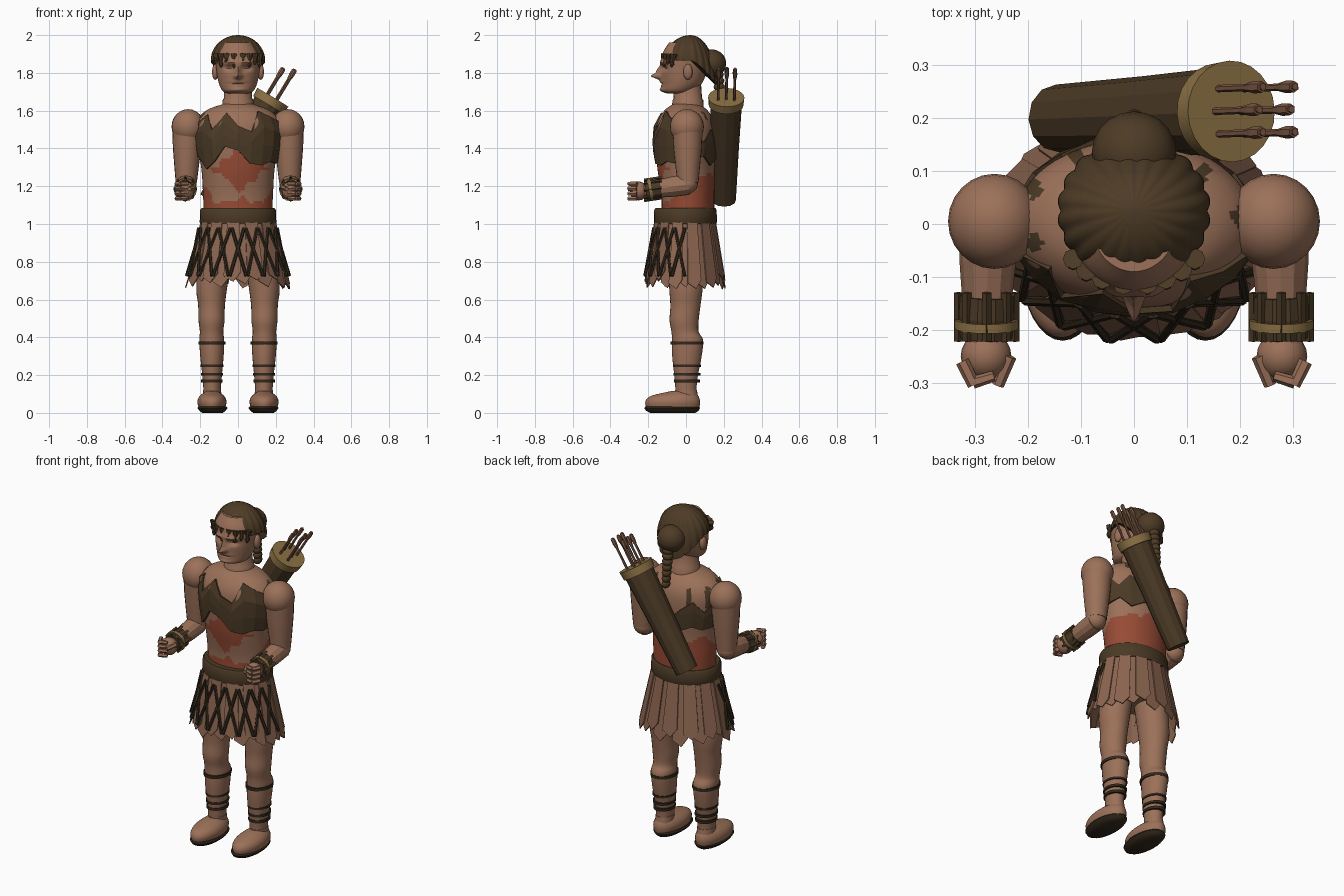
import bpy, bmesh, math, random
from math import sin, cos, pi, exp, atan2
from mathutils import Vector, Matrix

random.seed(4)
cube = bpy.data.objects.get("Cube")
if cube:
    bpy.data.objects.remove(cube)


def material(name, rgb):
    m = bpy.data.materials.new(name)
    m.use_nodes = True
    m.diffuse_color = (*rgb, 1)
    m.node_tree.nodes["Principled BSDF"].inputs["Base Color"].default_value = (*rgb, 1)
    return m


SKIN = material("skin", (0.33, 0.165, 0.10))
LEATHER = material("brown leather", (0.07, 0.042, 0.019))
STRAP = material("dark strap", (0.032, 0.021, 0.011))
HAIR = material("brown hair", (0.075, 0.044, 0.019))
GOLD = material("dull gold", (0.27, 0.17, 0.06))
RED = material("red paint", (0.31, 0.07, 0.035))
HIDE = material("tan hide", (0.26, 0.13, 0.08))
WOOD = material("arrow wood", (0.20, 0.095, 0.055))


def finish(name, bm, mats, smooth=True, angle=40):
    bmesh.ops.recalc_face_normals(bm, faces=bm.faces)
    me = bpy.data.meshes.new(name)
    bm.to_mesh(me)
    bm.free()
    ob = bpy.data.objects.new(name, me)
    bpy.context.collection.objects.link(ob)
    for m in mats:
        me.materials.append(m)
    if smooth:
        bpy.ops.object.select_all(action='DESELECT')
        ob.select_set(True)
        bpy.context.view_layer.objects.active = ob
        bpy.ops.object.shade_smooth_by_angle(angle=math.radians(angle))
    return ob


def skin_rings(bm, rings, caps=True):
    for a, b in zip(rings, rings[1:]):
        for i in range(len(a)):
            j = (i + 1) % len(a)
            bm.faces.new((a[i], a[j], b[j], b[i]))
    if caps:
        bm.faces.new(rings[0])
        bm.faces.new(rings[-1])


def refine(rows, n):
    """Resample section rows with smooth interpolation."""
    out = []
    for k in range(n + 1):
        t = k / n * (len(rows) - 1)
        i = min(int(t), len(rows) - 2)
        f = t - i
        p = [rows[max(i - 1, 0)], rows[i], rows[i + 1], rows[min(i + 2, len(rows) - 1)]]
        out.append([b + 0.5 * f * (c - a + f * (2*a - 5*b + 4*c - d + f * (3*(b - c) + d - a)))
                    for a, b, c, d in zip(*p)])
    return out


def loft(name, rows, seg, mats, smooth=True, shape=None, rule=None, matrix=None):
    """Rows are (z, x, y, radius x, radius y)."""
    bm = bmesh.new()
    rings = []
    for z, cx, cy, rx, ry in rows:
        rings.append([bm.verts.new((cx + rx * cos(2*pi*i/seg), cy + ry * sin(2*pi*i/seg), z))
                      for i in range(seg)])
    skin_rings(bm, rings)
    if shape:
        for v in bm.verts:
            v.co = shape(v.co.copy())
    if rule:
        for f in bm.faces:
            f.material_index = rule(f.calc_center_median())
    if matrix:
        bm.transform(matrix)
    return finish(name, bm, mats, smooth)


def tube(name, p, q, radii, mat, seg=8, smooth=True):
    """Tapered rod from p to q, radii spread evenly along it."""
    p, q = Vector(p), Vector(q)
    d = q - p
    n = len(radii) - 1
    m = Matrix.Translation(p) @ d.to_track_quat('Z', 'Y').to_matrix().to_4x4()
    return loft(name, [(d.length * i / n, 0, 0, r, r) for i, r in enumerate(radii)], seg, [mat], smooth, matrix=m)


def ball(name, c, r, mat, seg=20):
    bm = bmesh.new()
    bmesh.ops.create_uvsphere(bm, u_segments=seg, v_segments=seg // 2, radius=1,
                              matrix=Matrix.Translation(c) @ Matrix.Diagonal((*r, 1)))
    return finish(name, bm, [mat])


# Torso with painted belly and shoulder marks
def paint(c):
    back = c.y > 0.02
    wave = 0.012 * sin(c.x * 70) + 0.012 * sin(c.x * 31 + 1)
    if c.z < (1.15 + min(0.12, (c.y + 0.08) * 0.8) if c.y > -0.08 else 1.125) + wave:
        return 1
    dx, dz = c.x - 0.005, c.z - 1.29
    if not back and abs(dx) / 0.14 + abs(dz) / 0.12 + 0.12 * sin(c.x * 60 + c.z * 40) < 1:
        return 1
    marks = ((-0.19, 0.065), (-0.19, -0.035), (0.2, 0.015), (-0.11, 0.13), (0.13, 0.1))
    if c.z > 1.46 and any(abs(c.x - x) + abs(c.y - y) < 0.022 for x, y in marks):
        return 2
    return 0


torso_rows = [(1.03, 0, 0.01, .18, .14), (1.15, 0, .01, .185, .14), (1.3, 0, 0, .195, .152),
              (1.45, 0, 0, .225, .16), (1.54, 0, 0, .22, .15), (1.6, 0, 0, .17, .115), (1.635, 0, 0, .08, .07)]
loft("torso", refine(torso_rows, 60), 96, [SKIN, RED, LEATHER], rule=paint)

# Torn chest wrap, one top and bottom height for each corner
tops = [1.47, 1.5, 1.43, 1.5, 1.45, 1.38, 1.45, 1.5, 1.44, 1.5, 1.47, 1.53, 1.58, 1.50, 1.59, 1.52, 1.49, 1.6, 1.57, 1.54]
lows = [1.33, 1.34, 1.36, 1.31, 1.34, 1.36, 1.32, 1.35, 1.33, 1.34, 1.35, 1.36, 1.29, 1.33, 1.41, 1.39, 1.32, 1.31, 1.33, 1.32]


def girth(z, pad):
    for a, b in zip(torso_rows, torso_rows[1:]):
        if a[0] <= z <= b[0]:
            t = (z - a[0]) / (b[0] - a[0])
            return [a[k] + t * (b[k] - a[k]) + pad for k in (3, 4)]


bm = bmesh.new()
rings = []
for f in (0, 0.35, 0.7, 1):
    ring = []
    for i, (hi, lo) in enumerate(zip(tops, lows)):
        z = lo + f * (hi - lo)
        rx, ry = girth(z, 0.014)
        ring.append(bm.verts.new((rx * cos(2*pi*i/20), ry * sin(2*pi*i/20) - 0.004, z)))
    rings.append(ring)
skin_rings(bm, rings, caps=False)
wrap = finish("chest_wrap", bm, [LEATHER], smooth=False)
wrap.modifiers.new("thickness", 'SOLIDIFY').thickness = 0.012

# Neck and head
loft("neck", [(1.6, 0, .01, .085, .085), (1.655, 0, .01, .082, .082), (1.665, 0, .01, .075, .075),
              (1.74, 0, .005, .072, .075)], 24, [SKIN])


def features(c):
    if c.y < -0.03:
        g = lambda x, z, a, b: exp(-((abs(c.x) - x) / a) ** 2 - ((c.z - z) / b) ** 2)
        c.y += 0.02 * g(.045, 1.825, .026, .014) - 0.012 * g(.04, 1.855, .04, .012)
        c.y += 0.01 * g(0, 1.742, .035, .005) - 0.01 * g(0, 1.75, .04, .02)
        c.y -= 0.048 * g(0, 1.782, .018, .014) + 0.025 * g(0, 1.81, .012, .025) + 0.012 * g(0, 1.71, .04, .012)
    return c


loft("head", refine([(1.69, 0, -.045, .05, .05), (1.705, 0, -.04, .082, .085), (1.75, 0, -.02, .103, .108),
                     (1.82, 0, -.01, .115, .122), (1.9, 0, 0, .118, .125), (1.96, 0, 0, .08, .09)], 54),
     72, [SKIN], shape=features)
for s in (-1, 1):
    ball("ear", (s * .12, .01, 1.805), (.018, .025, .042), SKIN, 14)

# Scalloped hair cap, longer at the back
bm = bmesh.new()
rings = []
seg = 120
for k in range(13):
    f = k / 12
    ring = []
    for i in range(seg):
        a = 2*pi*i/seg
        low = 1.865 - 0.13 * max(0, sin(a)) ** 1.5
        t = f * pi / 2
        r = (0.97 + 0.05 * abs(sin(a * 10 + f))) * max(cos(t), 0.01)
        ring.append(bm.verts.new((.143 * r * cos(a), .025 + .136 * r * sin(a), low + (2 - low) * sin(t))))
    rings.append(ring)
skin_rings(bm, rings)
finish("hair_cap", bm, [HAIR])
for x, z in ((-.115, 1.85), (-.09, 1.83), (-.06, 1.85), (-.02, 1.825), (.025, 1.85), (.06, 1.83), (.09, 1.845), (.115, 1.83)):
    y = .01 - .137 * math.sqrt(1 - (x / .15) ** 2)
    tube("fringe_lock", (x, y + .012, 1.9), (x, y, z), (.02, .016, .009, .013, .004), HAIR)
ball("hair_bun", (0, .135, 1.85), (.08, .078, .075), HAIR)
for i in range(7):
    ball("braid_knot", (0, .17 + .003 * i, 1.79 - .032 * i), (.034 - .002 * i, .03, .024), HAIR, 12)

# Arms, cuffs and fists
for s in (-1, 1):
    ball("shoulder", (s * .264, .005, 1.515), (.088, .09, .093), SKIN, 24)
    tube("upper_arm", (s * .268, .008, 1.5), (s * .274, .01, 1.22), (.08, .075, .066, .056), SKIN, 20)
    ball("elbow", (s * .275, .008, 1.215), (.056, .055, .055), SKIN)
    tube("forearm", (s * .275, .01, 1.21), (s * .28, -.22, 1.175), (.056, .054, .047, .04), SKIN, 12, False)
    tube("cuff", (s * .278, -.135, 1.19), (s * .28, -.215, 1.177), (.053, .056, .051), LEATHER, 10, False)
    for i in range(8):
        a = 2*pi*i/8
        x, z = s * .279 + .053 * cos(a), 1.185 + .053 * sin(a)
        tube("cuff_slat", (x, -.13, z + .007), (x, -.222, z - .007), (.009, .009), LEATHER, 4, False)
    tube("cuff_band", (s * .279, -.18, 1.184), (s * .279, -.197, 1.181), (.061, .061), GOLD, 16)
    ball("fist", (s * .28, -.25, 1.175), (.048, .047, .05), SKIN)
    for i in range(4):
        z = 1.135 + .026 * i
        tube("finger", (s * .325, -.26, z), (s * .303, -.305, z), (.013, .012), SKIN, 6, False)
        tube("fingertip", (s * .305, -.3, z), (s * .265, -.288, z), (.012, .01), SKIN, 6, False)
    tube("thumb", (s * .236, -.25, 1.195), (s * .258, -.305, 1.185), (.014, .012), SKIN, 6, False)

# Belt and pleated skirt
loft("belt", [(1.0, 0, -.003, .198, .163), (1.01, 0, -.003, .203, .167), (1.075, 0, -.003, .2, .165),
              (1.085, 0, -.003, .192, .158)], 32, [LEATHER])
loft("hips", [(.82, 0, 0, .19, .13), (1.02, 0, 0, .18, .145)], 24, [SKIN])
strips = 26
for layer in (0, 1):
    bm = bmesh.new()
    for i in range(strips // 2):
        mid = 2*pi * (2 * i + layer) / strips
        low = random.uniform(.67, .73)
        pts = []
        for da, z in ((-.17, 1.01), (.17, 1.01), (.175, low + .03), (.03, low - .02), (-.175, low + .01)):
            t = (1.01 - z) / .33
            pad = .006 * layer
            pts.append(bm.verts.new(((.19 + .075 * t + pad) * cos(mid + da),
                                     (.152 + .055 * t + pad) * sin(mid + da) - .005, z)))
        bm.faces.new(pts)
    skirt = finish("skirt_panels", bm, [HIDE], smooth=False)
    skirt.modifiers.new("thickness", 'SOLIDIFY').thickness = 0.006

# Crossed lacing over the front of the skirt
for i in range(9):
    a = pi + pi * (i + .5) / 9
    for d in (-.16, .16):
        top = (.208 * cos(a + d), .17 * sin(a + d) - .003, .98)
        end = (.272 * cos(a - d), .218 * sin(a - d) - .003, .725)
        tube("skirt_lacing", top, end, (.009, .009), STRAP, 6, False)

# Legs, leg straps and shoes
for s in (-1, 1):
    leg = [(.1, .137, 0, .045, .055), (.18, .137, 0, .05, .06), (.3, .138, .005, .062, .078),
           (.385, .139, .008, .066, .082), (.43, .14, -.005, .062, .072), (.49, .14, -.01, .069, .077),
           (.57, .14, -.003, .071, .08), (.68, .138, 0, .083, .09), (.9, .11, 0, .088, .1)]
    loft("leg", refine([(z, s * x, y, a, b) for z, x, y, a, b in leg], 40), 28, [SKIN])
    for z, h, rx, ry in ((.37, .018, .071, .087), (.25, .012, .061, .074), (.205, .014, .059, .071), (.17, .016, .057, .068)):
        loft("leg_strap", [(z - h / 2, s * .138, .005, rx, ry), (z + h / 2, s * .138, .005, rx, ry)], 24, [STRAP])
    loft("ankle", [(.05, s * .137, .01, .05, .06), (.12, s * .137, 0, .048, .058)], 20, [SKIN])
    loft("shoe", refine([(.025, s * .138, -.07, .07, .14), (.06, s * .138, -.07, .077, .145),
                         (.09, s * .138, -.06, .064, .125), (.115, s * .138, -.02, .03, .06)], 12), 32, [SKIN])
    loft("sole", [(0, s * .135, -.07, .055, .12), (.012, s * .135, -.073, .07, .14), (.026, s * .135, -.073, .08, .148),
                  (.034, s * .135, -.073, .074, .142)], 32, [STRAP])

# Quiver slung across the back
base, mouth = Vector((-.145, .2, 1.125)), Vector((.178, .213, 1.66))
axis = (mouth - base).normalized()
tube("quiver", base, mouth, (.064, .073, .085), LEATHER, 12, False)
tube("quiver_rim", mouth - axis * .035, mouth + axis * .012, (.092, .096), GOLD, 24)
side = axis.cross(Vector((0, 1, 0))).normalized()
for row, y in enumerate((-.043, 0, .043)):
    for col in (-1, 1):
        foot = mouth + side * (col * .028 + (.008 if row == 1 else 0)) + Vector((0, y, 0))
        tip = foot + axis * (.2 if col < 0 else .175)
        tube("arrow_shaft", foot, tip, (.007, .007), WOOD, 6, False)
        tube("arrow_nock", tip - axis * .06, tip - axis * .005, (.008, .012, .011), WOOD, 6, False)
